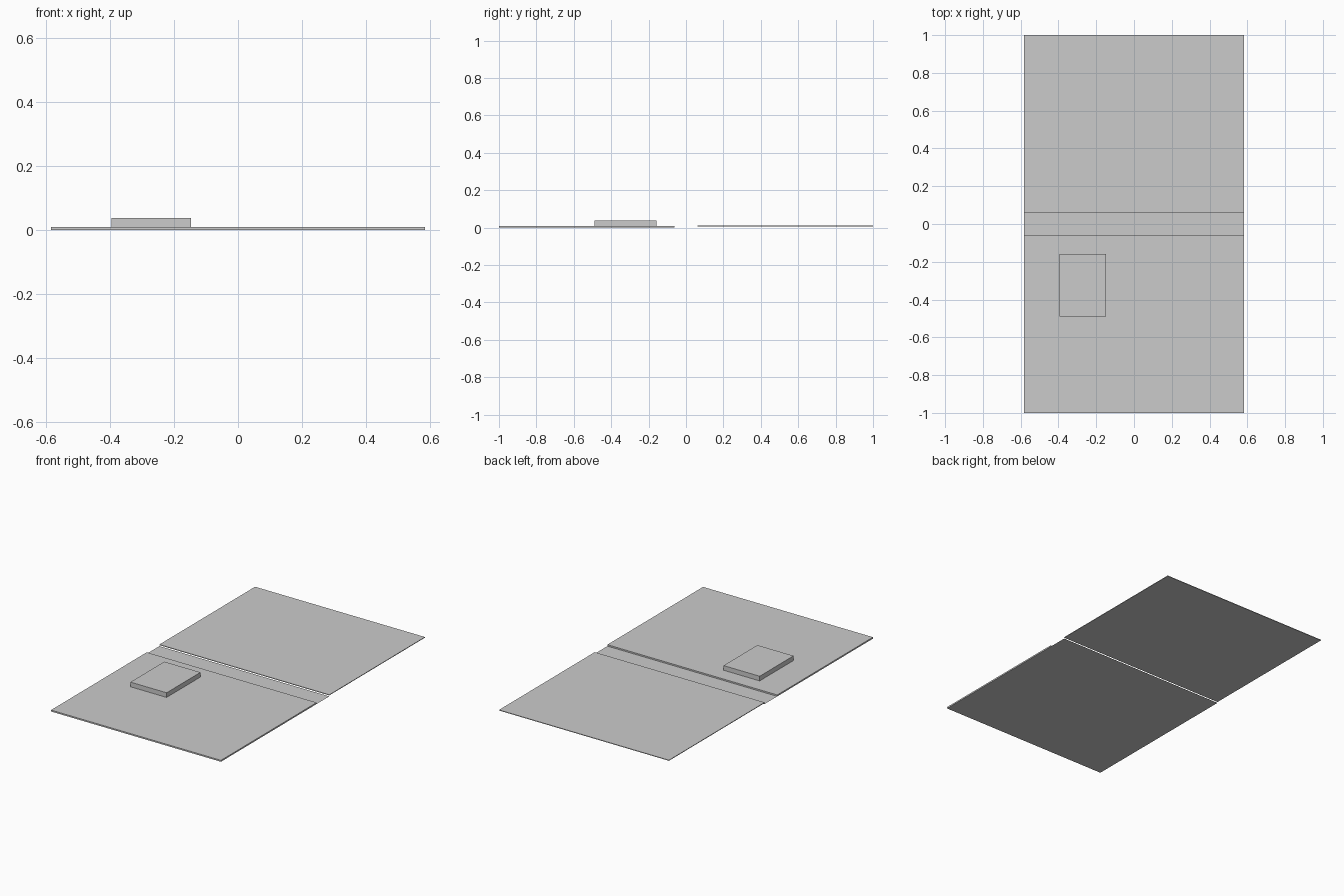
import bpy
import bmesh

if "Cube" in bpy.data.objects:
    bpy.data.objects.remove(bpy.data.objects["Cube"])


def slab(name, x, y, z):
    """Box between the given (min, max) ranges."""
    bm = bmesh.new()
    bmesh.ops.create_cube(bm, size=1)
    for v in bm.verts:
        v.co = [r[0] if c < 0 else r[1] for c, r in zip(v.co, (x, y, z))]
    return finish(name, bm)


def sheet(name, x, y, z):
    """Single flat sheet at height z."""
    bm = bmesh.new()
    corners = [(x[0], y[0]), (x[1], y[0]), (x[1], y[1]), (x[0], y[1])]
    bm.faces.new([bm.verts.new((a, b, z)) for a, b in corners])
    return finish(name, bm)


def finish(name, bm):
    mesh = bpy.data.meshes.new(name)
    bm.to_mesh(mesh)
    bm.free()
    obj = bpy.data.objects.new(name, mesh)
    bpy.context.collection.objects.link(obj)
    return obj


WIDTH = (-0.583, 0.583)

# Front panel, thin fold strip and slightly raised back panel
slab("front_panel", WIDTH, (-1.0, -0.062), (0.0, 0.009))
sheet("fold_strip", WIDTH, (-0.062, 0.062), 0.0)
slab("back_panel", WIDTH, (0.062, 1.0), (0.006, 0.010))

# Raised block on the front panel
slab("raised_block", (-0.395, -0.147), (-0.49, -0.158), (0.006, 0.038))
